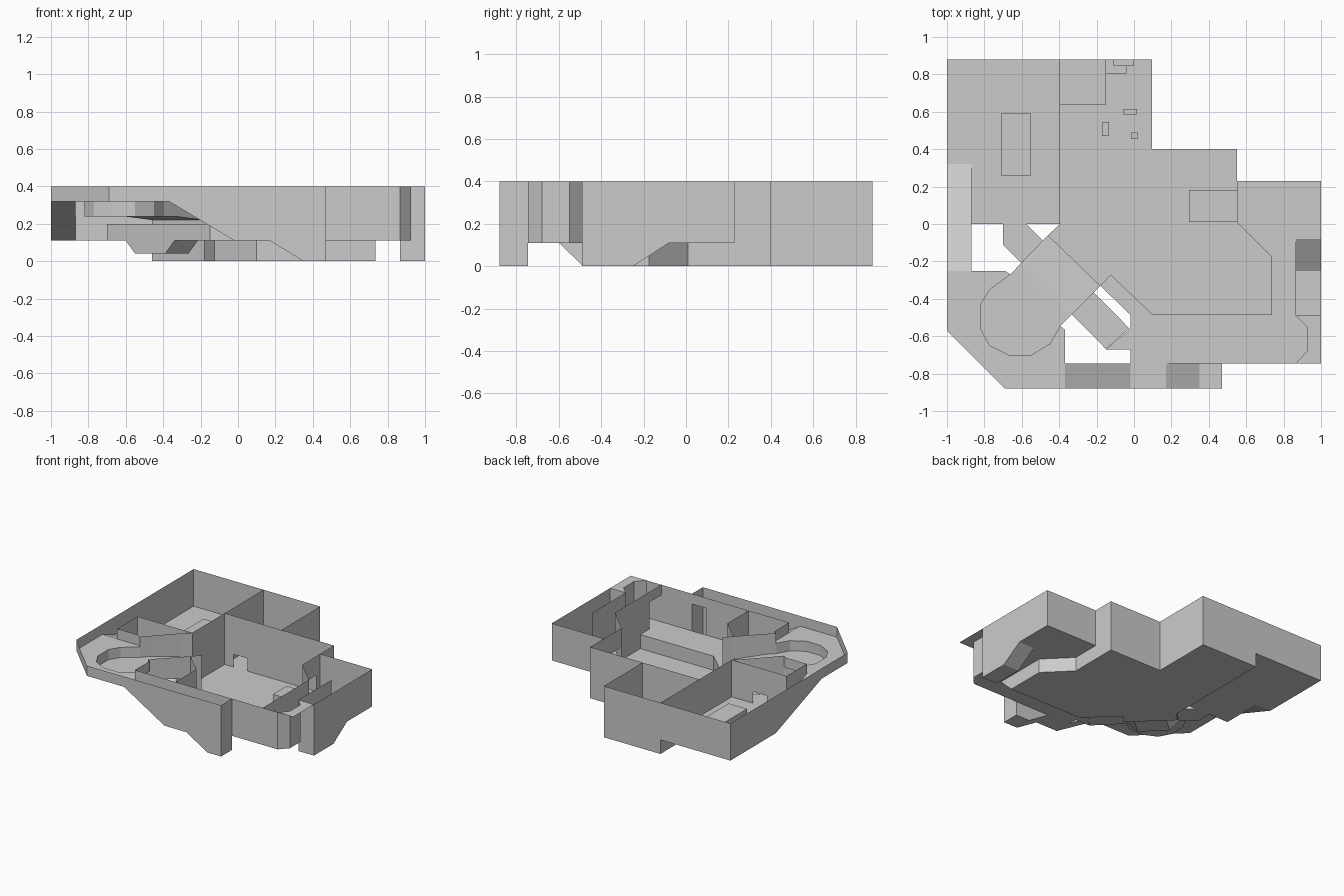
import bpy

if "Cube" in bpy.data.objects:
    bpy.data.objects.remove(bpy.data.objects["Cube"])

TOP = 0.4


def make(name, verts, faces):
    me = bpy.data.meshes.new(name)
    me.from_pydata(verts, [], faces)
    me.validate()
    ob = bpy.data.objects.new(name, me)
    bpy.context.collection.objects.link(ob)
    return ob


def sheet(name, pts, z=None):
    """Flat or sloped polygon; z given once, or per point."""
    vs = [tuple(p) if z is None else (p[0], p[1], z) for p in pts]
    return make(name, vs, [list(range(len(vs)))])


def rect(name, x0, x1, y0, y1, z):
    return sheet(name, [(x0, y0), (x1, y0), (x1, y1), (x0, y1)], z)


def wall(name, path, top=TOP):
    """Thin wall along (x, y, bottom z) points, up to one height."""
    vs, fs = [], []
    for a, b in zip(path, path[1:]):
        if a[:2] == b[:2]:
            continue          # jump in bottom height, such as a doorway
        n = len(vs)
        vs += [a, b, (b[0], b[1], top), (a[0], a[1], top)]
        fs.append([n, n + 1, n + 2, n + 3])
    return make(name, vs, fs)


def crate(name, x0, x1, y0, y1, z0, z1):
    """Box standing on a floor, open underneath."""
    c = [(x0, y0), (x1, y0), (x1, y1), (x0, y1)]
    vs = [(x, y, z) for z in (z0, z1) for x, y in c]
    fs = [[i, (i + 1) % 4, (i + 1) % 4 + 4, i + 4] for i in range(4)]
    return make(name, vs, fs + [[4, 5, 6, 7]])


M = 0.11    # middle floor level
U = 0.32    # upper floor level

# back left room
sheet("left_room_floor", [(-.87, 0), (-.395, 0), (-.395, .88), (-1, .88), (-1, .32), (-.87, .32)], M)
wall("left_room_walls", [(-.395, 0, M), (-.395, .88, M), (-1, .88, M), (-1, .32, M), (-1, -.25, U)])
wall("left_room_front_wall", [(-.395, 0, M), (-.58, 0, M), (-.58, 0, .2), (-.7, 0, .2), (-.7, 0, M), (-.87, 0, M)])
crate("left_room_block", -.71, -.55, .26, .59, M, .2)
sheet("left_ramp", [(-1, .32, M), (-.87, .32, M), (-.87, -.25, U), (-1, -.25, U)])
wall("left_ramp_side_wall", [(-.87, 0, .228), (-.87, -.25, U)])

# back middle room with small furniture
rect("back_room_floor", -.395, .095, .4, .88, 0)
wall("back_room_walls", [(.095, .4, 0), (.095, .88, 0), (-.395, .88, 0), (-.395, .4, 0)])
for i, b in enumerate([(-.395, -.15, .64, .88, .1), (-.15, -.04, .805, .88, .05),
                       (-.11, 0, .845, .88, .08), (-.055, .015, .585, .615, .04),
                       (-.17, -.135, .47, .545, .04), (-.015, .02, .455, .49, .04)]):
    crate("back_room_box_%d" % i, *b[:4], 0, b[4])

# main hall
sheet("hall_floor", [(-.395, .4), (.55, .4), (.55, .01), (.735, -.175), (.735, -.485), (.1, -.485),
                     (-.125, -.27), (-.18, -.33), (-.46, -.06), (-.395, 0)], 0)
wall("hall_back_wall", [(-.395, 0, 0), (-.395, .4, 0), (-.32, .4, 0), (-.32, .4, .1), (-.2, .4, .1),
                        (-.2, .4, 0), (.55, .4, 0), (.55, .18, 0)])
wall("hall_right_wall", [(.55, .18, .25), (.55, .01, .25), (.55, .01, 0), (.735, -.175, 0),
                         (.735, -.485, 0), (.735, -.6, M), (.735, -.6, U), (.735, -.745, U)])
wall("hall_right_sill", [(.55, .18, 0), (.55, .01, 0)], M)
crate("hall_step", .295, .55, .01, .18, 0, .1)
wall("hall_ledge_face", [(-.18, -.33, 0), (-.125, -.27, 0), (.1, -.485, 0), (.735, -.485, 0)], M)
sheet("hall_ledge_floor", [(-.18, -.33), (-.125, -.27), (.1, -.485), (-.02, -.485)], M)
rect("hall_platform", -.02, .735, -.745, -.485, M)
wall("hall_platform_walls", [(-.125, -.27, M), (-.18, -.33, M), (-.02, -.485, M), (-.02, -.55, M),
                             (-.02, -.55, .2), (-.02, -.67, .2), (-.02, -.67, M), (-.02, -.745, M)])
wall("hall_platform_outer_wall", [(.47, -.745, M), (.735, -.745, M)])

# right room, bay and lower corridor
bay = [(.865, -.49), (.925, -.55), (.925, -.68), (.865, -.745)]
sheet("right_room_floor", [(.55, .01), (.55, .23), (1, .23), (1, -.08), (.865, -.08)] + bay
      + [(.735, -.745), (.735, -.175)], M)
wall("right_room_walls", [(.55, .18, M), (.55, .23, M), (1, .23, M), (1, -.08, M), (1, -.25, 0),
                          (1, -.49, 0), (.865, -.49, 0), (.865, -.25, 0), (.865, -.08, M)])
wall("bay_walls", [(x, y, M) for x, y in bay] + [(.735, -.745, M)])
sheet("bay_roof", bay + [(1, -.745), (1, -.49)], TOP)
sheet("right_ramp", [(.865, -.25, 0), (1, -.25, 0), (1, -.08, M), (.865, -.08, M)])
rect("right_low_floor", .865, 1, -.49, -.25, 0)

# front corridor stepping down to the right
prof = [(-.37, U), (-.02, M), (.17, M), (.35, 0), (.47, 0)]
for i, ((xa, za), (xb, zb)) in enumerate(zip(prof, prof[1:])):
    sheet("front_corridor_floor_%d" % i,
          [(xa, -.88, za), (xb, -.88, zb), (xb, -.745, zb), (xa, -.745, za)])
wall("front_corridor_outer_wall", [(-.69, -.88, U)] + [(x, -.88, z) for x, z in prof] + [(.47, -.745, 0)])
wall("front_corridor_inner_wall", [(x, -.745, z) for x, z in prof[:4]] + [(.35, -.745, U), (.47, -.745, U)])
wall("front_corridor_sill", [(.35, -.745, 0), (.47, -.745, 0)], M)

# upper left room around a sunken round floor
pit = [(-.66, -.27), (-.77, -.35), (-.82, -.43), (-.82, -.56), (-.77, -.65), (-.67, -.7),
       (-.55, -.7), (-.45, -.64), (-.395, -.545)]
sheet("round_room_floor", pit + [(-.37, -.565), (-.37, -.88), (-.69, -.88), (-1, -.57), (-1, -.25),
                                 (-.69, -.25)], U)
sheet("round_pit_floor", pit + [(-.34, -.49), (-.61, -.215)], .24)
wall("round_pit_sides", [(x, y, .24) for x, y in pit], U)
wall("round_room_outer_wall", [(-1, -.25, U), (-1, -.57, U), (-.69, -.88, U)])
wall("round_room_back_wall", [(-.87, -.25, U), (-.69, -.25, U), (-.66, -.27, U)])
wall("round_room_inner_wall", [(-.395, -.545, U), (-.37, -.565, U), (-.37, -.745, U)])

# bridge from the round room to the hall
sheet("bridge_floor", [(-.61, -.215, .24), (-.34, -.49, .24), (-.18, -.33, .22), (-.46, -.06, .22)])
wall("bridge_left_wall", [(-.66, -.27, .24), (-.61, -.215, .24), (-.46, -.06, .22), (-.46, -.06, 0), (-.395, 0, 0)])
wall("bridge_right_wall", [(-.395, -.545, .24), (-.34, -.49, .24), (-.18, -.33, .22), (-.125, -.27, .11)])
wall("bridge_end_face", [(-.46, -.06, 0), (-.18, -.33, 0)], .22)

# diagonal passage dipping under the bridge
dip = [(-.7, M), (-.6, M), (-.55, .04), (-.39, .04), (-.34, M), (-.15, M)]
left = [(t, -.11 - (t + .7) * 1.015, z) for t, z in dip]
right = [(x + .125, y + .11, z) for x, y, z in left]
for i in range(len(dip) - 1):
    sheet("passage_floor_%d" % i, [left[i], left[i + 1], right[i + 1], right[i]])
sheet("passage_back_end", [(-.7, 0), (-.7, -.11), (-.575, 0)], M)
sheet("passage_front_end", [(-.15, -.67), (-.02, -.67), (-.02, -.56)], M)
wall("passage_left_wall", [(-.7, 0, M)] + left + [(-.02, -.67, M)], .2)
wall("passage_right_wall", right, .2)
